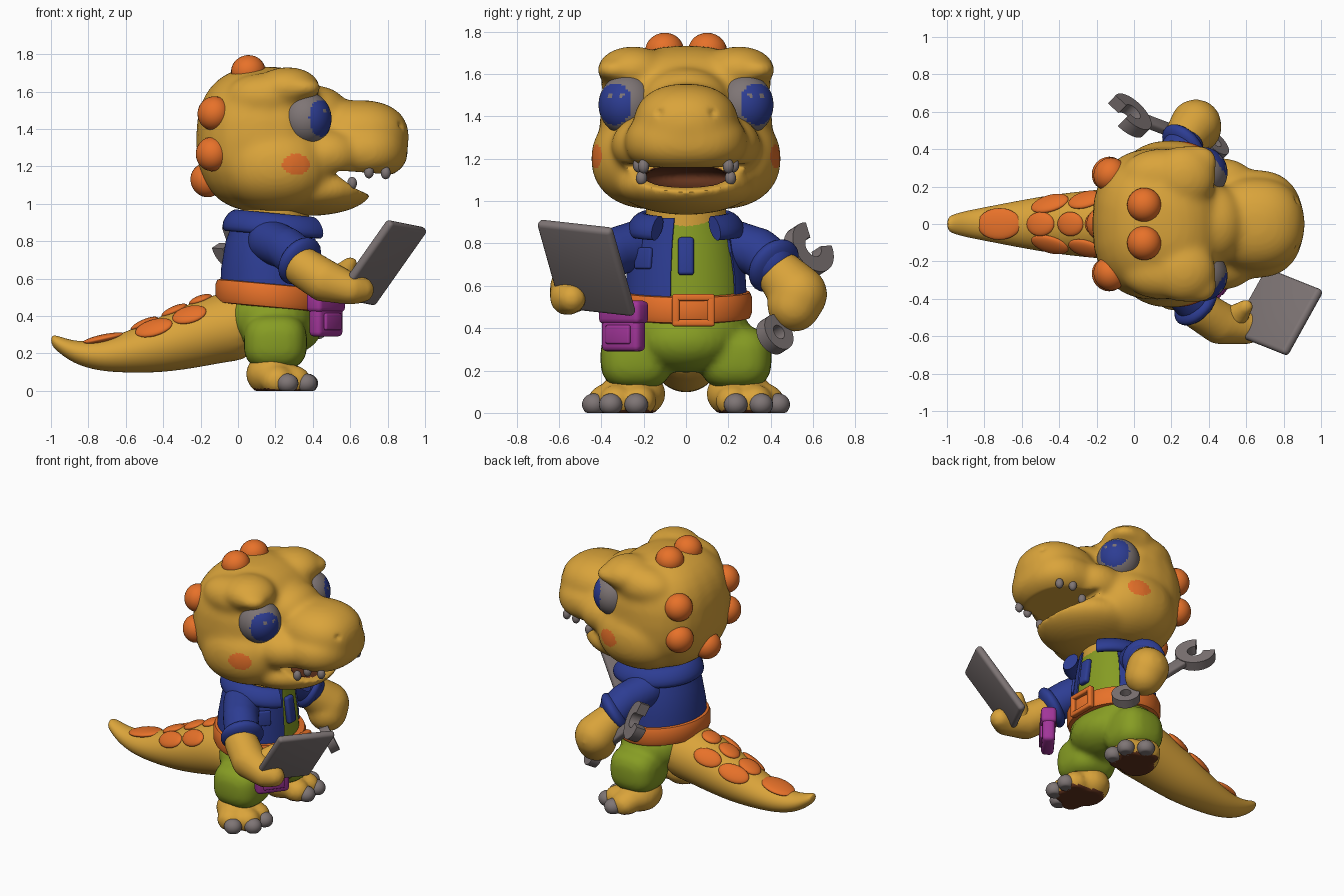
import bpy, bmesh
from math import sin, cos, pi, radians
from mathutils import Matrix, Vector
from mathutils.bvhtree import BVHTree

if bpy.data.objects.get("Cube"):
    bpy.data.objects.remove(bpy.data.objects["Cube"])


def material(name, *rgb):
    m = bpy.data.materials.new(name)
    m.use_nodes = True
    m.diffuse_color = (*rgb, 1)
    shader = next(n for n in m.node_tree.nodes if n.type == 'BSDF_PRINCIPLED')
    shader.inputs["Base Color"].default_value = (*rgb, 1)
    return m


AMBER = material("amber skin", .7, .37, .043)
ORANGE = material("orange", .82, .17, .023)
BLUE = material("denim blue", .026, .046, .29)
GREEN = material("leaf green", .24, .335, .017)
GREY = material("warm grey", .21, .178, .178)
PURPLE = material("purple", .36, .036, .32)
BROWN = material("dark brown", .12, .032, .012)


def finish(name, bm, *mats):
    """Turn a bmesh into a smooth-shaded object."""
    bmesh.ops.recalc_face_normals(bm, faces=bm.faces[:])
    me = bpy.data.meshes.new(name)
    bm.to_mesh(me)
    bm.free()
    ob = bpy.data.objects.new(name, me)
    bpy.context.collection.objects.link(ob)
    for m in mats:
        me.materials.append(m)
    shade(ob)
    return ob


def shade(ob):
    bpy.ops.object.select_all(action='DESELECT')
    bpy.context.view_layer.objects.active = ob
    ob.select_set(True)
    bpy.ops.object.shade_smooth_by_angle(angle=radians(42))


def bake(ob, *mats):
    """Apply the modifier stack."""
    graph = bpy.context.evaluated_depsgraph_get()
    me = bpy.data.meshes.new_from_object(ob.evaluated_get(graph))
    ob.modifiers.clear()
    ob.data = me
    me.materials.clear()
    for m in mats:
        me.materials.append(m)
    shade(ob)


def paint(ob, rule):
    for f in ob.data.polygons:
        f.material_index = rule(f.center)


def surface(ob):
    bm = bmesh.new()
    bm.from_mesh(ob.data)
    tree = BVHTree.FromBMesh(bm)
    bm.free()
    return tree


def basis(x, n):
    n, x = Vector(n).normalized(), Vector(x)
    x = (x - n * x.dot(n)).normalized()
    return Matrix((x, n.cross(x), n)).transposed().to_4x4()


def add_ball(bm, c, r, e=1, rot=None, seg=24):
    """Ellipsoid; a power e below one makes it boxier."""
    vs = bmesh.ops.create_uvsphere(bm, u_segments=seg, v_segments=seg * 2 // 3, radius=1)["verts"]
    for v in vs:
        p = Vector([(abs(a) ** e) * (1 if a > 0 else -1) * s for a, s in zip(v.co, r)])
        v.co = Vector(c) + (rot @ p if rot else p)


def ball(name, c, r, mat, rot=None, seg=24, extra=()):
    bm = bmesh.new()
    add_ball(bm, c, r, 1, rot, seg)
    for v in bm.verts:
        v.co.z = max(v.co.z, 0)
    return finish(name, bm, mat, *extra)


def blob(name, parts, mat, voxel=.018, smooth=5, cutters=(), extra=()):
    """Fuse ellipsoids into one soft body, then carve it."""
    bm = bmesh.new()
    for p in parts:
        add_ball(bm, *p)
    ob = finish(name, bm, mat)

    def soften(n):
        m = ob.modifiers.new("fuse", 'REMESH')
        m.mode, m.voxel_size = 'VOXEL', voxel
        m = ob.modifiers.new("soften", 'SMOOTH')
        m.factor, m.iterations = .5, n
    soften(smooth)
    for c in cutters:
        c.hide_render = True
        m = ob.modifiers.new("cut", 'BOOLEAN')
        m.operation, m.object, m.solver = 'DIFFERENCE', c, 'EXACT'
    if cutters:
        soften(4)
    bake(ob, mat, *extra)
    for c in cutters:
        bpy.data.objects.remove(c)
    return ob


def limb(name, pts, mat):
    parts = []
    for a, b in zip(pts, pts[1:]):
        for i in range(5):
            x, y, z, r = Vector(a).lerp(Vector(b), i / 4)
            parts.append(((x, y, z), (r, r, r)))
    return blob(name, parts, mat)


def skin(rings, caps=True, loop=False):
    bm = bmesh.new()
    vs = [[bm.verts.new(p) for p in r] for r in rings]
    n = len(vs[0])
    for a, b in zip(vs, vs[1:] + (vs[:1] if loop else [])):
        for i in range(n):
            j = (i + 1) % n
            bm.faces.new((a[i], a[j], b[j], b[i]))
    if caps and not loop:
        bm.faces.new(vs[0])
        bm.faces.new(vs[-1])
    return bm


def ring(c, u, v, n):
    c, u, v = Vector(c), Vector(u), Vector(v)
    return [c + u * cos(2 * pi * i / n) + v * sin(2 * pi * i / n) for i in range(n)]


def box(name, c, size, mat, x=(1, 0, 0), n=(0, 0, 1), bevel=.015):
    bm = bmesh.new()
    bmesh.ops.create_cube(bm, size=1)
    bmesh.ops.scale(bm, vec=size, verts=bm.verts)
    bmesh.ops.bevel(bm, geom=bm.edges[:], offset=bevel, segments=3, profile=.5, affect='EDGES')
    bm.transform(Matrix.Translation(c) @ basis(x, n))
    return finish(name, bm, mat)


def flat_arc(name, c, r_in, r_out, a0, a1, thick, mat, x, n):
    """Flat washer or open jaw."""
    m = Matrix.Translation(c) @ basis(x, n)
    rings = []
    for i in range(33):
        a = radians(a0 + (a1 - a0) * i / 32)
        d, h = Vector((cos(a), sin(a), 0)), Vector((0, 0, thick / 2))
        rings.append([m @ p for p in (d * r_in - h, d * r_out - h, d * r_out + h, d * r_in + h)])
    full = a1 - a0 == 360
    return finish(name, skin(rings[:-1] if full else rings, loop=full), mat)


SIDES = (-1, 1)

# Head: fused masses, with the mouth and nostrils carved out
lips = [(.5, 1.18), (.62, 1.172), (.97, 1.145), (.97, .98), (.72, 1.04), (.63, 1.08), (.56, 1.13), (.51, 1.168)]
mouth_cut = finish("mouth_cutter", skin([[(x, y, z) for x, z in lips] for y in (-.6, .6)]), BROWN)
bm = bmesh.new()
CAVITY, HOLLOW = Vector((.53, 0, 1.11)), (.18, .2, .06)
add_ball(bm, CAVITY, HOLLOW)
for s in SIDES:
    add_ball(bm, (.88, s * .13, 1.42), (.03, .022, .022))
cavity_cut = finish("cavity_cutter", bm, BROWN)
masses = [((.14, 0, 1.345), (.365, .41, .39), .82), ((.65, 0, 1.28), (.26, .292, .155), .85),
          ((.65, 0, 1.36), (.265, .25, .195), .88), ((.43, 0, 1.47), (.17, .21, .16)),
          ((.38, 0, 1.075), (.34, .33, .14))]
for s in SIDES:
    masses += [((.2, s * .15, 1.2), (.31, .3, .24), .9), ((.47, s * .18, 1.265), (.2, .175, .14)),
               ((.15, s * .26, 1.57), (.22, .145, .13)),
               ((.265, s * .25, 1.62), (.175, .17, .112)), ((.34, s * .335, 1.62), (.11, .09, .055))]
head = blob("head", masses, AMBER, .0125, 34, (mouth_cut, cavity_cut), (ORANGE, BROWN))


def head_colour(p):
    if sum(((a - b) / r) ** 2 for a, b, r in zip(p, CAVITY, HOLLOW)) < 1.15:
        return 2
    return int(abs(p.y) > .3 and ((p.x - .31) / .075) ** 2 + ((p.z - 1.21) / .055) ** 2 < 1)


paint(head, head_colour)

# Eyes: iris and glints are chosen by direction
for s in SIDES:
    c = Vector((.362, s * .275, 1.455))
    eye = ball("eye", c, (.138, .138, .145), GREY, seg=64, extra=(BLUE,))
    look = Vector((.8, s * .6, .03)).normalized()
    glints = [Vector((.9, s * .2, .33)).normalized(), Vector((.72, s * .6, .33)).normalized()]

    def eye_colour(p):
        d = (p - c).normalized()
        return int(d.angle(look) < .78 and all(d.angle(g) > .085 for g in glints))
    paint(eye, eye_colour)
    for x, y, z in ((.79, .2, 1.165), (.7, .225, 1.17), (.61, .21, 1.11)):
        ball("tooth", (x, s * y, z), (.026, .026, .034), GREY)

# Round knobs over the skull
tree = surface(head)
knobs = [(-.3, 0, 1.06)] + [(x, s * y, z) for s in SIDES
                            for x, y, z in ((.04, .115, 1.8), (-.18, .3, 1.5), (-.18, .3, 1.26))]
for k in knobs:
    p, n = tree.find_nearest(Vector(k))[:2]
    ball("head_knob", p - n * .012, (.092, .092, .085), ORANGE, basis((0, .3, 1), n).to_3x3())

# Tail with flat spots
tail_profile = [(.1, .36, .2, .19), (-.05, .345, .2, .19), (-.2, .31, .185, .185), (-.4, .25, .165, .155),
                (-.6, .205, .13, .11), (-.75, .185, .1, .08), (-.88, .205, .075, .06), (-.96, .25, .055, .045),
                (-1, .272, .035, .028)]
tail = finish("tail", skin([ring((x, 0, z), (0, w, 0), (0, 0, h), 20) for x, z, w, h in tail_profile]), AMBER)
tail.modifiers.new("round", 'SUBSURF').levels = 2
bake(tail, AMBER)
tree = surface(tail)
spots = [(-.72, 0, .12, .085), (-.5, 0, .08, .065), (-.34, 0, .075, .065), (-.2, 0, .065, .065)]
spots += [(x, s * y, a, b) for s in SIDES for x, y, a, b in ((-.45, .11, .105, .06), (-.26, .13, .095, .06))]
for x, y, a, b in spots:
    p, n = tree.ray_cast(Vector((x, y, 1)), Vector((0, 0, -1)))[:2]
    ball("tail_spot", p, (a, b, .024), ORANGE, basis((1, 0, 0), n).to_3x3())

# Torso, neck and open jacket
torso = [(.48, .168, .248, .275), (.65, .165, .24, .265), (.8, .17, .22, .24), (.92, .185, .19, .2)]


def torso_rings(grow):
    return [ring((x, 0, z), (a + grow, 0, 0), (0, b + grow, 0), 72) for z, x, a, b in torso]


finish("shirt", skin(torso_rings(0)), GREEN)
finish("neck", skin([ring((.2, 0, z), (.18, 0, 0), (0, .19, 0), 40) for z in (.85, 1.02)]), AMBER)
bm = skin(torso_rings(.016), caps=False)
gap = [f for i, f in enumerate(bm.faces) if (i + 3) % 72 < 14]
bmesh.ops.delete(bm, geom=gap, context='FACES')
bmesh.ops.solidify(bm, geom=bm.faces[:], thickness=.008)
finish("jacket", bm, BLUE)
collar = []
for i in range(41):
    a = radians(36 + 7.2 * i)
    collar.append(ring((.215 + .25 * cos(a), .23 * sin(a), .89 - .022 * cos(a)),
                       (.048 * cos(a), .048 * sin(a), -.03), (0, 0, .05), 16))
finish("collar", skin(collar), BLUE)
box("jacket_pocket", (.335, -.2, .73), (.1, .1, .025), BLUE, (.66, .75, 0), (.75, -.66, .1), .01)
box("shirt_tab", (.405, 0, .74), (.075, .18, .04), BLUE, (0, 1, 0), (1, 0, .15))

# Arms with rolled sleeve cuffs
limb("tablet_sleeve", [(.17, -.2, .8, .12), (.26, -.34, .76, .115), (.32, -.41, .71, .115)], BLUE)
limb("tablet_arm", [(.35, -.46, .66, .11), (.46, -.53, .59, .115), (.6, -.56, .545, .085), (.66, -.54, .54, .07)], AMBER)
limb("tablet_thumb", [(.54, -.5, .6, .07), (.6, -.44, .68, .04)], AMBER)
limb("wrench_sleeve", [(.17, .2, .8, .12), (.23, .34, .76, .115), (.26, .4, .71, .115)], BLUE)
limb("wrench_arm", [(.27, .45, .65, .115), (.33, .53, .56, .138), (.34, .51, .51, .128)], AMBER)
for x, y in ((.33, -.425), (.265, .415)):
    turn = basis((1, 0, 0), (.45, y, -.35)).to_3x3()
    ball("sleeve_cuff", (x, y, .695), (.14, .14, .06), BLUE, turn)

# Tablet
across, up = Vector((.2, .36, -.04)), Vector((.32, -.08, .42))
facing, middle = across.cross(up).normalized(), Vector((.765, -.47, .685))
box("tablet", middle, (.4, .51, .05), GREY, across, facing, .022)

# Wrench
low, high = Vector((.42, .42, .37)), Vector((-.025, .58, .77))
axis = (high - low).normalized()
face = Vector((.65, .67, .43))
flat_arc("wrench_ring", low, .035, .09, 0, 360, .06, GREY, axis, face)
flat_arc("wrench_jaw", high, .05, .128, 42, 318, .065, GREY, axis, face)
box("wrench_handle", (low + high) / 2, ((high - low).length - .14, .08, .045), GREY, axis, face, .014)

# Trousers, feet and claws
legs = [((.18, 0, .385), (.24, .3, .17), .9), ((.25, 0, .34), (.2, .24, .15))]
for s in SIDES:
    legs.append(((.2, s * .235, .26), (.17, .17, .15), .72))
blob("trousers", legs, GREEN)
for s in SIDES:
    foot = blob("foot", [((.18, s * .25, .09), (.138, .155, .12)), ((.21, s * .38, .055), (.09, .085, .08)),
                         ((.3, s * .33, .055), (.09, .08, .08)), ((.3, s * .22, .055), (.09, .08, .08))],
                AMBER, extra=(BROWN,))
    for v in foot.data.vertices:
        v.co.z = max(v.co.z, 0)
    paint(foot, lambda p: int(p.z < .012))
    for x, y in ((.265, .435), (.365, .355), (.37, .235)):
        ball("claw", (x, s * y, .04), (.058, .056, .052), GREY)

# Belt, buckle and pouch
belt = [(.435, .25), (.44, .28), (.465, .29), (.535, .29), (.56, .28), (.565, .25)]
finish("belt", skin([ring((.17, 0, z + .01), (r, 0, -.025), (0, r + .022, 0), 64) for z, r in belt]), ORANGE)
for s in SIDES:
    box("buckle_bar", (.462, .035, .485 + s * .06), (.2, .032, .04), ORANGE, (0, 1, 0), (1, 0, 0), .01)
    box("buckle_side", (.462, .035 + s * .083, .485), (.035, .15, .04), ORANGE, (0, 1, 0), (1, 0, 0), .01)
along, out = (.6, .8, 0), (.8, -.6, 0)
box("pouch", (.47, -.295, .395), (.22, .21, .08), PURPLE, along, out, .025)
box("pouch_flap", (.47, -.295, .475), (.24, .11, .1), PURPLE, along, out, .025)
box("pouch_front", (.505, -.32, .37), (.14, .09, .025), PURPLE, along, out, .01)
